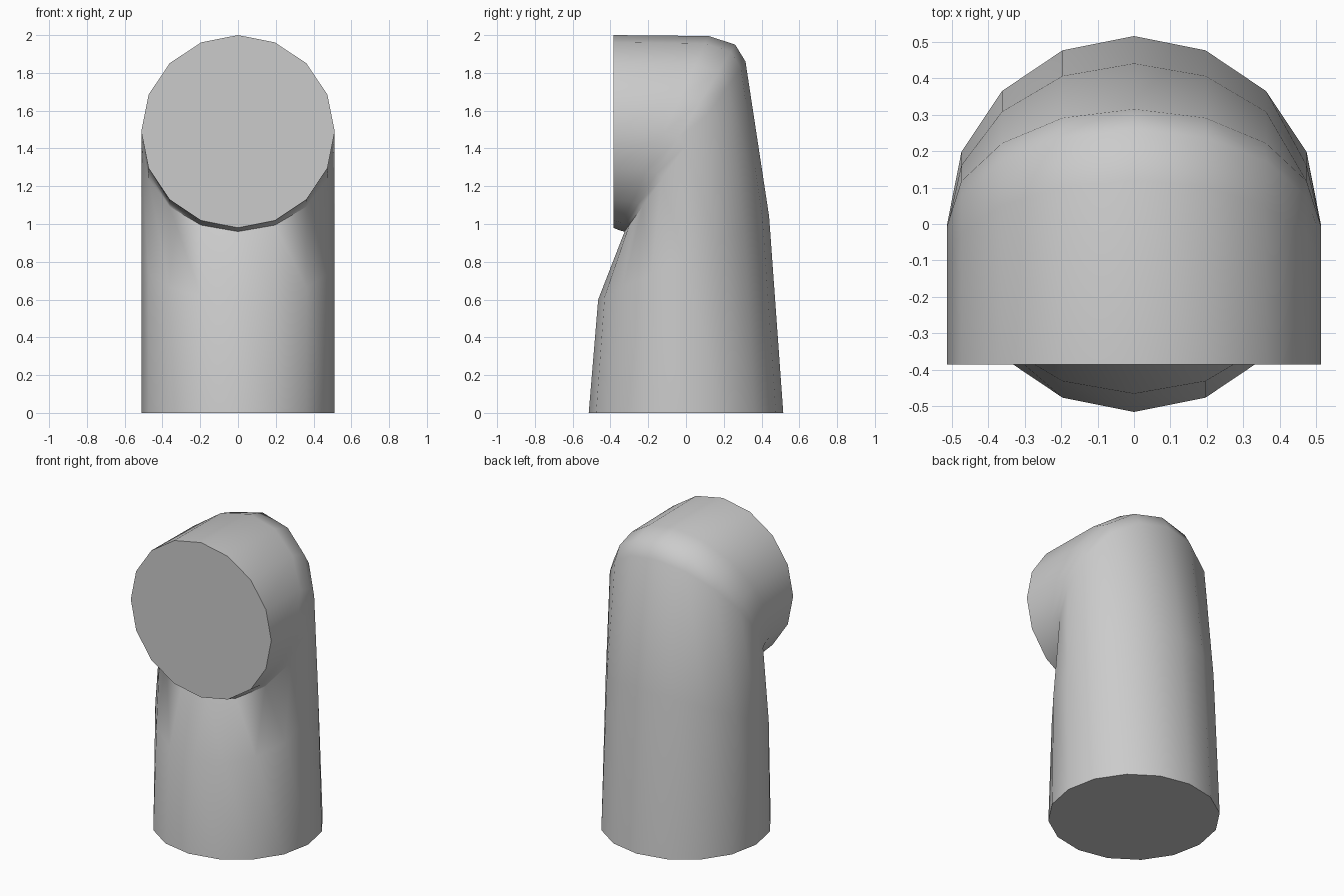
import bpy
import bmesh
from math import cos, sin, pi, radians
from mathutils import Vector

cube = bpy.data.objects.get("Cube")
if cube:
    bpy.data.objects.remove(cube, do_unlink=True)

SIDES = 16
HALF_WIDTH = 0.512

# Plain grey
grey = bpy.data.materials.new("plain_grey")
grey.use_nodes = True
colour = (0.6, 0.6, 0.6, 1)
grey.diffuse_color = colour
grey.node_tree.nodes["Principled BSDF"].inputs["Base Color"].default_value = colour

# Elbow cross-sections: (inner y, inner z), (outer y, outer z)
sections = [
    ((-0.515, 0.0), (0.515, 0.0)),
    ((-0.465, 0.6), (0.44, 1.04)),
    ((-0.325, 0.96), (0.315, 1.86)),
    ((-0.34, 0.963), (0.26, 1.95)),
    ((-0.355, 0.968), (0.12, 1.995)),
    ((-0.385, 0.98), (-0.385, 2.0)),
]


def add_ring(bm, inner, outer):
    """Ellipse spanning the bend from its inner to its outer side."""
    a, b = Vector((0, *inner)), Vector((0, *outer))
    mid, arm = (a + b) / 2, (b - a) / 2
    return [bm.verts.new(mid + arm * cos(t) + Vector((HALF_WIDTH * sin(t), 0, 0)))
            for t in (2 * pi * i / SIDES for i in range(SIDES))]


# Pipe elbow with closed ends
bm = bmesh.new()
rings = [add_ring(bm, *s) for s in sections]
for low, high in zip(rings, rings[1:]):
    for i in range(SIDES):
        j = (i + 1) % SIDES
        bm.faces.new((low[i], low[j], high[j], high[i]))
bm.faces.new(rings[0])
bm.faces.new(rings[-1])
bmesh.ops.recalc_face_normals(bm, faces=bm.faces)

mesh = bpy.data.meshes.new("pipe_elbow")
bm.to_mesh(mesh)
bm.free()
mesh.materials.append(grey)
elbow = bpy.data.objects.new("pipe_elbow", mesh)
bpy.context.collection.objects.link(elbow)

# Smooth walls, crisp rims
bpy.ops.object.select_all(action="DESELECT")
elbow.select_set(True)
bpy.context.view_layer.objects.active = elbow
bpy.ops.object.shade_smooth_by_angle(angle=radians(40))
